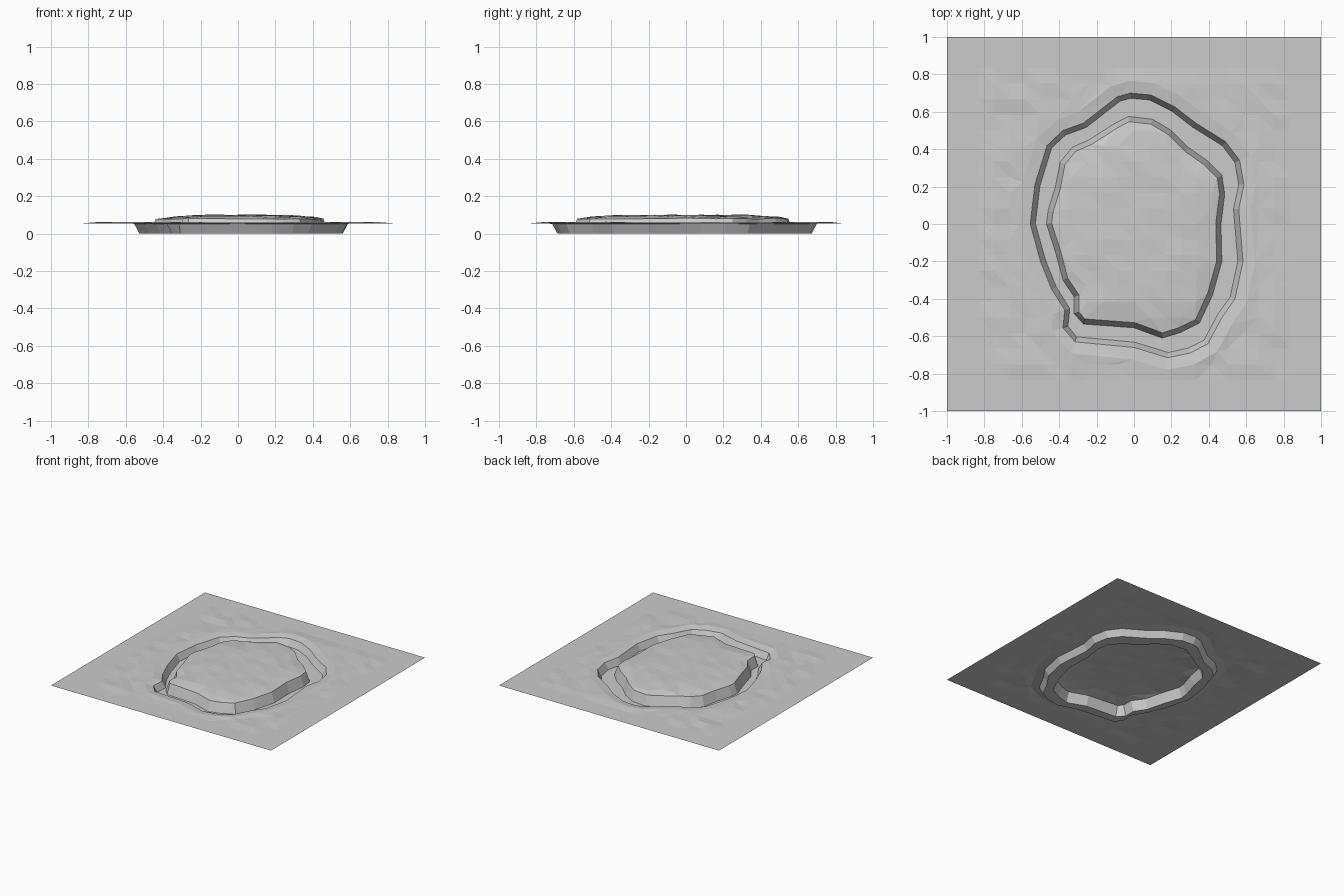
import bpy, random
from mathutils import Vector
from mathutils.geometry import delaunay_2d_cdt

if "Cube" in bpy.data.objects:
    bpy.data.objects.remove(bpy.data.objects["Cube"])

random.seed(4)

# Plan outlines, clockwise from the left: rim of the moat and foot of the island
RIM = [(-.555, 0), (-.53, .21), (-.465, .42), (-.38, .5), (-.27, .54), (-.09, .68),
       (-.02, .70), (.09, .69), (.22, .625), (.33, .54), (.49, .44), (.565, .34),
       (.588, .21), (.56, .08), (.583, -.2), (.54, -.40), (.47, -.50), (.395, -.64),
       (.30, -.69), (.18, -.715), (0, -.66), (-.315, -.63), (-.38, -.555),
       (-.37, -.46), (-.44, -.35), (-.50, -.2)]
FOOT = [(-.468, 0), (-.46, .07), (-.42, .2), (-.395, .33), (-.33, .41), (-.24, .45),
        (-.10, .54), (-.03, .575), (.1, .56), (.2, .5), (.29, .41), (.39, .34),
        (.47, .26), (.485, .16), (.465, 0), (.47, -.2), (.42, -.38), (.35, -.53),
        (.25, -.58), (.15, -.61), (0, -.555), (-.27, -.535), (-.32, -.48),
        (-.32, -.39), (-.38, -.30), (-.42, -.15)]


def offset(loop, d):
    """Move a clockwise loop outward by d."""
    out = []
    for i, p in enumerate(loop):
        a, b = Vector(loop[i - 1]), Vector(loop[(i + 1) % len(loop)])
        t = (b - a).normalized()
        out.append((p[0] - t.y * d, p[1] + t.x * d))
    return out


def distance(p, loop):
    """Signed distance to a loop, negative inside."""
    best, inside = 9, False
    for i in range(len(loop)):
        a, b = Vector(loop[i - 1]), Vector(loop[i])
        t = max(0, min(1, (p - a).dot(b - a) / (b - a).length_squared))
        best = min(best, (p - a - (b - a) * t).length)
        if (a.y > p.y) != (b.y > p.y) and p.x < a.x + (p.y - a.y) / (b.y - a.y) * (b.x - a.x):
            inside = not inside
    return -best if inside else best


pts, heights, edges = [], [], []


def add_loop(loop, z, jitter=0.0):
    start, n = len(pts), len(loop)
    for i, p in enumerate(loop):
        pts.append(Vector(p))
        heights.append(z + random.uniform(-jitter, jitter))
        edges.append((start + i, start + (i + 1) % n))


# Moat: bank, rim, floor edges and island top edge
berm = offset(RIM, .065)
crest = offset(FOOT, -.028)
add_loop(berm, .061, .003)
add_loop(RIM, .052, .002)
add_loop(offset(RIM, -.028), 0)
add_loop(FOOT, 0)
add_loop(crest, .08, .003)

# Rolling ground outside (flat near the border) and the raised island inside
N = 24
for i in range(N + 1):
    for j in range(N + 1):
        p = Vector((-1 + 2 * i / N, -1 + 2 * j / N))
        outer, inner = distance(p, berm), distance(p, crest)
        if outer > .03:
            flat = max(abs(p.x), abs(p.y)) > .8
            z = .055 if flat else .057 + random.uniform(-.004, .005)
        elif inner < -.03:
            z = .086 + .013 * min(1, -inner / .2) + random.uniform(-.003, .003)
        else:
            continue
        pts.append(p)
        heights.append(z)

verts, _, faces, origin, _, _ = delaunay_2d_cdt(pts, edges, [], 0, 1e-5)
coords = [(v.x, v.y, heights[o[0]] if o else .057) for v, o in zip(verts, origin)]

mesh = bpy.data.meshes.new("moat_terrain")
mesh.from_pydata(coords, [], faces)
mesh.update()
terrain = bpy.data.objects.new("moat_terrain", mesh)
bpy.context.collection.objects.link(terrain)

# Plain grey ground
grey = bpy.data.materials.new("light grey")
grey.diffuse_color = (.6, .6, .6, 1)
grey.use_nodes = True
grey.node_tree.nodes["Principled BSDF"].inputs["Base Color"].default_value = grey.diffuse_color
mesh.materials.append(grey)
